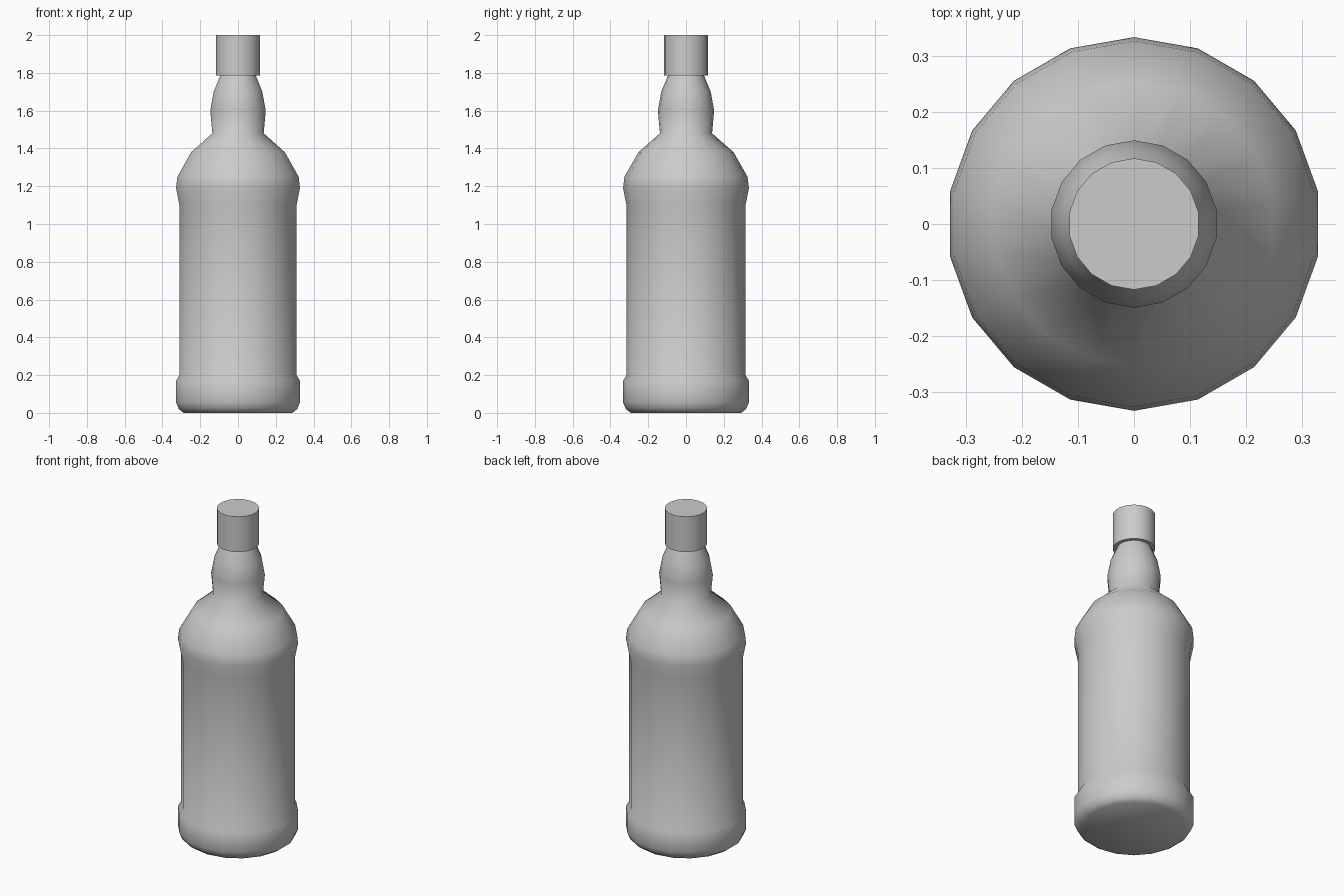
import bpy, bmesh, math

if "Cube" in bpy.data.objects:
    bpy.data.objects.remove(bpy.data.objects["Cube"])

SIDES = 18


def lathe(name, profile, sharp_angle):
    """Revolve (radius, z) points into a closed 18-sided solid with a corner on +y."""
    bm = bmesh.new()
    rings = []
    for r, z in profile:
        ring = []
        for i in range(SIDES):
            a = math.pi / 2 + 2 * math.pi * i / SIDES
            ring.append(bm.verts.new((r * math.cos(a), r * math.sin(a), z)))
        rings.append(ring)
    for low, high in zip(rings, rings[1:]):
        for i in range(SIDES):
            j = (i + 1) % SIDES
            bm.faces.new((low[i], low[j], high[j], high[i]))
    bm.faces.new(rings[0][::-1])
    bm.faces.new(rings[-1])
    mesh = bpy.data.meshes.new(name)
    bm.to_mesh(mesh)
    bm.free()
    obj = bpy.data.objects.new(name, mesh)
    bpy.context.collection.objects.link(obj)
    bpy.ops.object.select_all(action='DESELECT')
    obj.select_set(True)
    bpy.context.view_layer.objects.active = obj
    bpy.ops.object.shade_smooth_by_angle(angle=math.radians(sharp_angle))
    return obj


# Glass body: raised foot, straight wall, bulging shoulder and swollen neck
lathe("bottle_body", [
    (0.292, 0.00), (0.318, 0.02), (0.333, 0.055),
    (0.333, 0.17), (0.315, 0.20),
    (0.315, 1.10), (0.333, 1.19), (0.326, 1.25),
    (0.252, 1.38), (0.138, 1.48),
    (0.149, 1.60), (0.131, 1.70), (0.094, 1.79),
], 60)

# Cylindrical cap
lathe("cap", [(0.117, 1.785), (0.117, 2.00)], 40)
